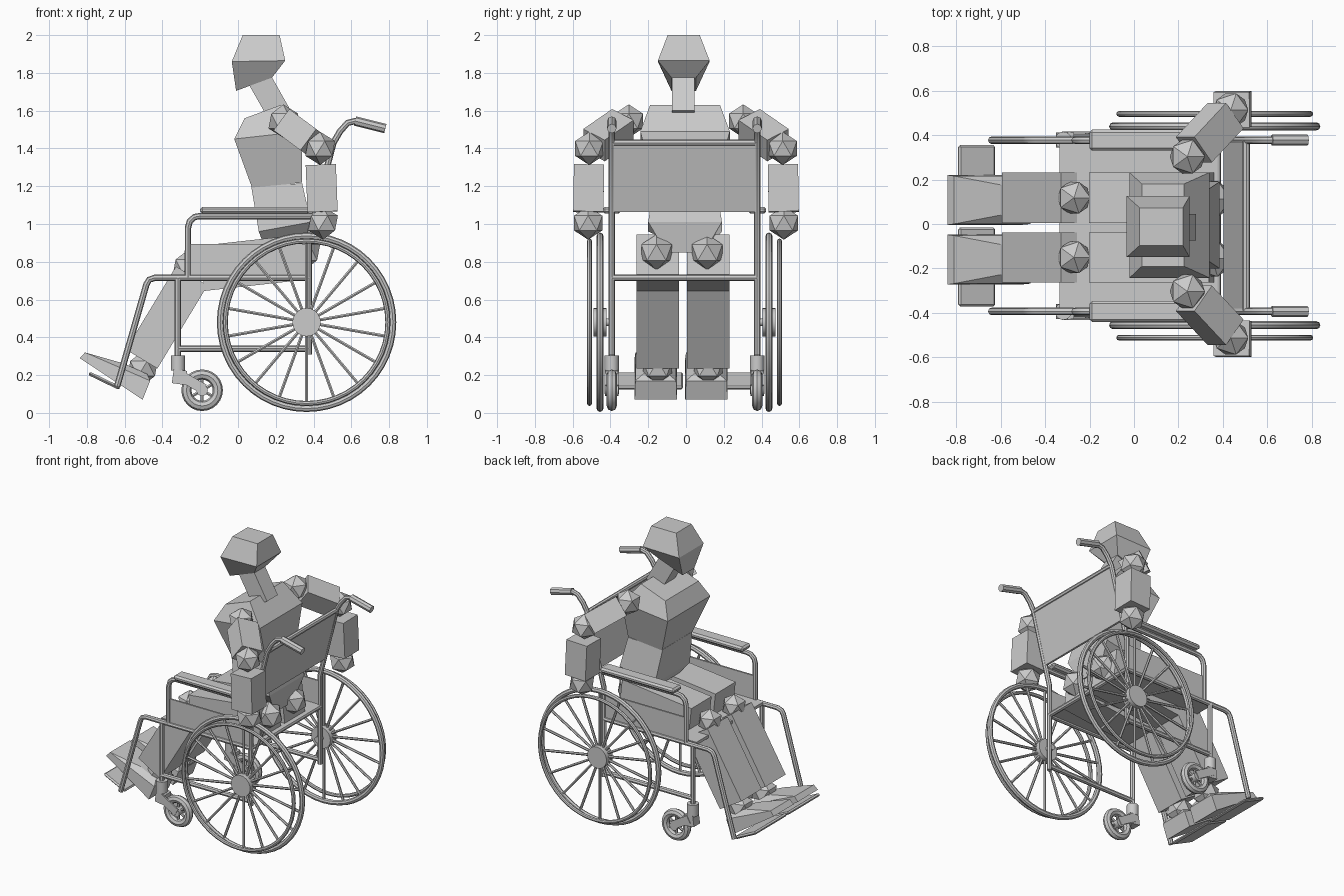
import bpy, bmesh, math
from mathutils import Vector, Matrix

cube = bpy.data.objects.get("Cube")
if cube:
    bpy.data.objects.remove(cube, do_unlink=True)

grey = bpy.data.materials.new("plain_grey")
grey.use_nodes = True
grey.diffuse_color = (0.6, 0.6, 0.6, 1)
grey.node_tree.nodes["Principled BSDF"].inputs["Base Color"].default_value = (0.6, 0.6, 0.6, 1)

YC = -0.008                      # centre plane of the chair
RX = (math.pi / 2, 0, 0)         # turns a disc or ring to face along y


def finish(name, smooth=False):
    ob = bpy.context.object
    ob.name = name
    ob.data.materials.clear()
    ob.data.materials.append(grey)
    if smooth:
        bpy.ops.object.shade_smooth_by_angle(angle=math.radians(40))
    return ob


def from_bmesh(name, bm):
    bmesh.ops.recalc_face_normals(bm, faces=bm.faces)
    me = bpy.data.meshes.new(name)
    bm.to_mesh(me)
    bm.free()
    ob = bpy.data.objects.new(name, me)
    bpy.context.collection.objects.link(ob)
    me.materials.append(grey)
    return ob


def bar(name, a, b, width, height):
    """Box running from a to b; width lies mostly sideways."""
    a, b = Vector(a), Vector(b)
    d = b - a
    side = Vector((0, 1, 0))
    up = d.cross(side).normalized()
    side = up.cross(d).normalized()
    rot = Matrix((d.normalized(), side, up)).transposed().to_4x4()
    bm = bmesh.new()
    bmesh.ops.create_cube(bm, size=1, matrix=Matrix.Translation((a + b) / 2) @ rot
                          @ Matrix.Diagonal((d.length, width, height, 1)))
    return from_bmesh(name, bm)


def loft(name, y, levels):
    """Four-sided solid through levels of (front x, front z, back x, back z, half width)."""
    bm = bmesh.new()
    rows = []
    for x0, z0, x1, z1, h in levels:
        rows.append([bm.verts.new(p) for p in
                     ((x0, y - h, z0), (x1, y - h, z1), (x1, y + h, z1), (x0, y + h, z0))])
    for lo, hi in zip(rows, rows[1:]):
        for i in range(4):
            j = (i + 1) % 4
            bm.faces.new((lo[i], lo[j], hi[j], hi[i]))
    bm.faces.new(rows[0])
    bm.faces.new(rows[-1])
    return from_bmesh(name, bm)


def tube(name, points, r=0.017):
    cu = bpy.data.curves.new(name, "CURVE")
    cu.dimensions = "3D"
    cu.bevel_depth, cu.bevel_resolution, cu.use_fill_caps = r, 2, True
    sp = cu.splines.new("POLY")
    sp.points.add(len(points) - 1)
    for p, co in zip(sp.points, points):
        p.co = (*co, 1)
    ob = bpy.data.objects.new(name, cu)
    bpy.context.collection.objects.link(ob)
    bpy.ops.object.select_all(action="DESELECT")
    ob.select_set(True)
    bpy.context.view_layer.objects.active = ob
    bpy.ops.object.convert(target="MESH")
    return finish(name, True)


def ring(name, loc, major, minor, segs=32):
    bpy.ops.mesh.primitive_torus_add(location=loc, rotation=RX, major_radius=major,
                                     minor_radius=minor, major_segments=segs, minor_segments=8)
    return finish(name, True)


def disc(name, loc, r, depth, rot=RX):
    bpy.ops.mesh.primitive_cylinder_add(vertices=20, radius=r, depth=depth,
                                        location=loc, rotation=rot)
    return finish(name, True)


def joint(name, loc, r):
    bpy.ops.mesh.primitive_ico_sphere_add(subdivisions=1, radius=r, location=loc)
    return finish(name)


def spokes(name, centre, inner, outer, count, r):
    cx, cy, cz = centre
    bm = bmesh.new()
    for i in range(count):
        turn = Matrix.Rotation(2 * math.pi * i / count, 4, "Y")
        bmesh.ops.create_cone(bm, cap_ends=True, segments=6, radius1=r, radius2=r,
                              depth=outer - inner, matrix=Matrix.Translation((cx, cy, cz))
                              @ turn @ Matrix.Translation((0, 0, (inner + outer) / 2)))
    return from_bmesh(name, bm)


# Chair sides
for side, s in (("left", -1), ("right", 1)):
    y = YC + s * 0.385

    def path(*pts):
        return [(x, y, z) for x, z in pts]

    # Large wheel with hand rim
    wheel = (0.363, YC + s * 0.447, 0.48)
    rim = (0.363, YC + s * 0.503, 0.48)
    ring(side + "_wheel_tyre", wheel, 0.457, 0.018, 48)
    ring(side + "_hand_rim", rim, 0.43, 0.013, 48)
    disc(side + "_wheel_hub", wheel, 0.075, 0.07)
    spokes(side + "_wheel_spokes", wheel, 0.05, 0.455, 18, 0.009)
    disc(side + "_axle", (0.363, YC + s * 0.41, 0.48), 0.02, 0.08)

    # Caster and fork
    c = (-0.19, y, 0.12)
    ring(side + "_caster_tyre", c, 0.083, 0.027, 24)
    disc(side + "_caster_hub", c, 0.03, 0.07)
    spokes(side + "_caster_spokes", c, 0.02, 0.07, 6, 0.009)
    disc(side + "_caster_socket", (-0.318, y, 0.265), 0.038, 0.08, (0, 0, 0))
    bar(side + "_fork_crown", (-0.345, y, 0.195), (-0.275, y, 0.185), 0.068, 0.075)
    for n, o in (("inner", -0.034), ("outer", 0.034)):
        bar(side + "_fork_" + n, (-0.31, y + o, 0.2), (-0.18, y + o, 0.125), 0.01, 0.055)

    # Frame tubes
    tube(side + "_front_post", path((-0.318, 0.3), (-0.318, 0.715)))
    tube(side + "_lower_rail", path((-0.318, 0.34), (0.375, 0.34)))
    tube(side + "_seat_rail", path((0.375, 0.715), (-0.44, 0.715), (-0.47, 0.705),
                                   (-0.485, 0.68), (-0.64, 0.14)))
    tube(side + "_back_post", path((0.375, 0.31), (0.375, 0.93), (0.505, 1.43), (0.54, 1.49),
                                   (0.58, 1.535), (0.62, 1.545), (0.66, 1.535)))
    tube(side + "_hand_grip", path((0.62, 1.545), (0.78, 1.505)), 0.025)
    tube(side + "_arm_tube", path((-0.265, 0.715), (-0.265, 0.98), (-0.255, 1.015),
                                  (-0.23, 1.037), (-0.2, 1.042), (0.4, 1.042)))
    pad = bar(side + "_arm_pad", (-0.2, y, 1.073), (0.38, y, 1.073), 0.095, 0.036)
    bev = pad.modifiers.new("soft_edges", "BEVEL")
    bev.width, bev.segments = 0.012, 1
    bar(side + "_skirt_panel", (-0.265, y, 0.81), (0.375, y, 0.81), 0.012, 0.17)

    # Foot plate
    plate = bar(side + "_foot_plate", (-0.79, YC + s * 0.185, 0.21),
                (-0.625, YC + s * 0.185, 0.13), 0.355, 0.02)
    bev = plate.modifiers.new("soft_edges", "BEVEL")
    bev.width, bev.segments = 0.009, 1

# Parts that span the chair
bar("seat", (-0.335, YC, 0.722), (0.375, YC, 0.722), 0.74, 0.02)
bar("backrest", (0.411, YC, 1.065), (0.506, YC, 1.435), 0.745, 0.02)
for name, x, z in (("back_top_bar", 0.505, 1.43), ("back_cross_bar", 0.375, 0.715)):
    tube(name, [(x, YC - 0.385, z), (x, YC + 0.385, z)])

# Torso, pelvis, neck and head
loft("chest", -0.005, ((0.075, 1.19, 0.34, 1.22, 0.165), (-0.02, 1.45, 0.34, 1.49, 0.237),
                       (0.035, 1.56, 0.225, 1.63, 0.185)))
loft("pelvis", -0.005, ((0.125, 0.92, 0.36, 0.85, 0.1), (0.11, 0.96, 0.385, 1.01, 0.195),
                        (0.07, 1.2, 0.34, 1.215, 0.165)))
bar("neck", (0.225, -0.015, 1.57), (0.1, -0.015, 1.79), 0.12, 0.125)
loft("head", -0.012, ((-0.01, 1.705, 0.18, 1.775, 0.065), (-0.033, 1.86, 0.25, 1.865, 0.137),
                      (0.025, 2.0, 0.22, 2.0, 0.085)))

# Limbs
for side, s in (("left", -1), ("right", 1)):
    y = -0.016 + s * 0.134
    bar(side + "_thigh", (-0.19, y, 0.765), (0.35, y, 0.825), 0.225, 0.24)
    bar(side + "_shin", (-0.245, y, 0.725), (-0.51, y, 0.285), 0.225, 0.195)
    joint(side + "_hip", (0.35, y - 0.006, 0.85), 0.095)
    joint(side + "_knee", (-0.27, y, 0.775), 0.083)
    joint(side + "_ankle", (-0.505, y, 0.235), 0.09)
    loft(side + "_shoe", y - 0.01, ((-0.838, 0.29, -0.505, 0.07, 0.112),
                                    (-0.81, 0.32, -0.465, 0.17, 0.108),
                                    (-0.6, 0.26, -0.48, 0.205, 0.068)))

    shoulder = Vector((0.24, s * 0.303, 1.545))
    elbow = Vector((0.435, s * 0.512, 1.4))
    wrist = Vector((0.45, s * 0.518, 1.005))
    for name, p in (("shoulder", shoulder), ("elbow", elbow), ("wrist", wrist)):
        joint(side + "_" + name, p, 0.088)
    bar(side + "_upper_arm", shoulder.lerp(elbow, 0.15), shoulder.lerp(elbow, 0.88), 0.15, 0.14)
    bar(side + "_forearm", elbow.lerp(wrist, 0.22), elbow.lerp(wrist, 0.85), 0.16, 0.16)
